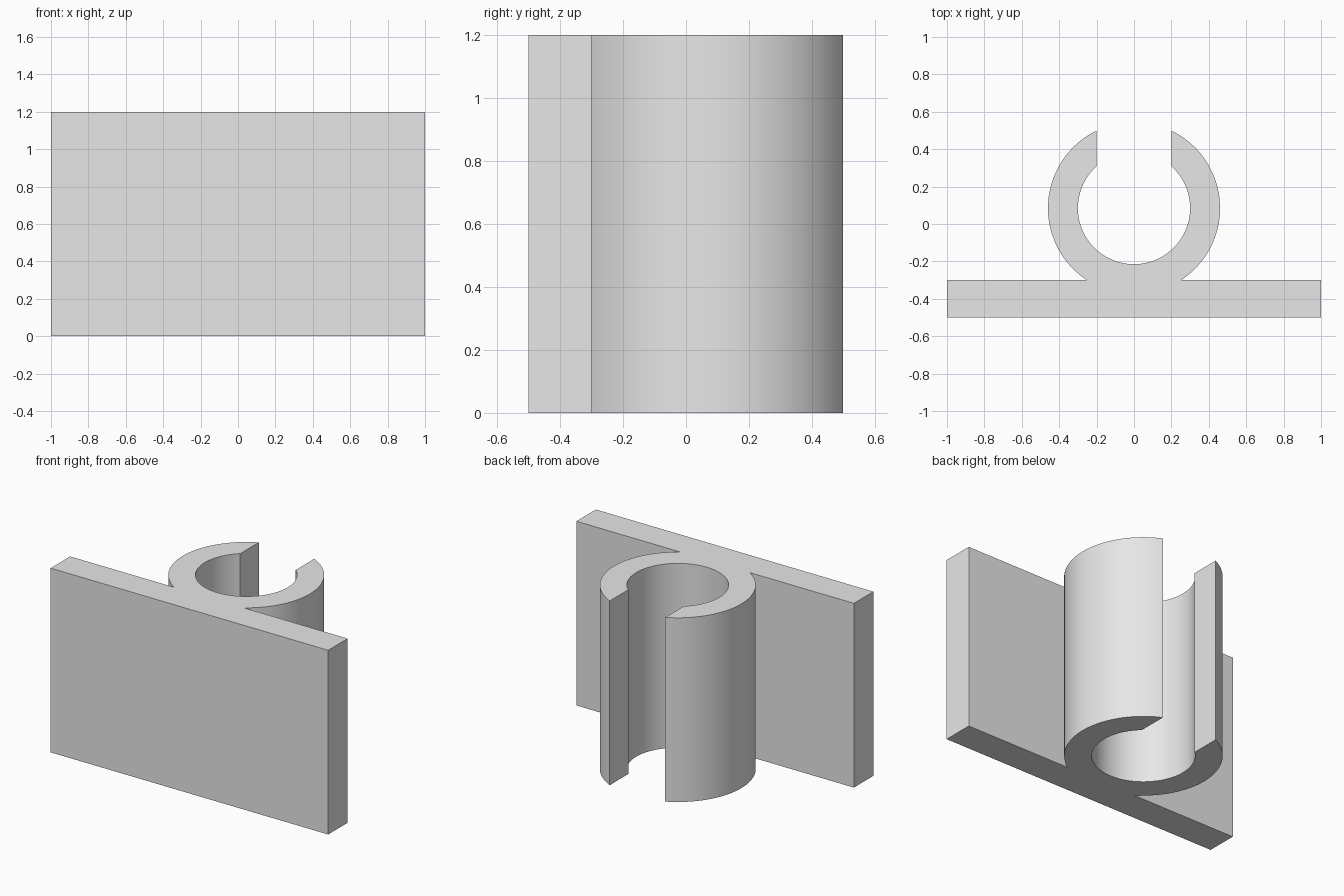
import bpy
import bmesh
from math import acos, asin, cos, sin, pi, radians

# Remove the default object
cube = bpy.data.objects.get("Cube")
if cube:
    bpy.data.objects.remove(cube, do_unlink=True)

HEIGHT = 1.2
HALF_WIDTH = 1.0
PLATE_FRONT, PLATE_BACK = -0.5, -0.3
CENTRE_Y = 0.085
OUTER_R, INNER_R = 0.46, 0.30
HALF_SLOT = 0.2


def arc(radius, start, end, steps):
    """Points on a circle around the clip axis."""
    angles = [start + (end - start) * i / steps for i in range(steps + 1)]
    return [(radius * cos(a), CENTRE_Y + radius * sin(a)) for a in angles]


# Outline: flat plate, right jaw, bore, left jaw
foot = asin((PLATE_BACK - CENTRE_Y) / OUTER_R)
tip = acos(HALF_SLOT / OUTER_R)
lip = acos(HALF_SLOT / INNER_R)
right_jaw = arc(OUTER_R, foot, tip, 40)
bore = arc(INNER_R, lip, -pi - lip, 80)
left_jaw = [(-x, y) for x, y in reversed(right_jaw)]
outline = [(-HALF_WIDTH, PLATE_FRONT), (HALF_WIDTH, PLATE_FRONT),
           (HALF_WIDTH, PLATE_BACK)]
outline += right_jaw + bore + left_jaw + [(-HALF_WIDTH, PLATE_BACK)]

# Extrude the outline upwards into a solid
bm = bmesh.new()
base = bm.faces.new([bm.verts.new((x, y, 0)) for x, y in outline])
extruded = bmesh.ops.extrude_face_region(bm, geom=[base], use_keep_orig=True)
top_verts = [g for g in extruded["geom"] if isinstance(g, bmesh.types.BMVert)]
bmesh.ops.translate(bm, vec=(0, 0, HEIGHT), verts=top_verts)
bmesh.ops.recalc_face_normals(bm, faces=bm.faces)
mesh = bpy.data.meshes.new("clip_with_plate")
bm.to_mesh(mesh)
bm.free()
clip = bpy.data.objects.new("clip_with_plate", mesh)
bpy.context.collection.objects.link(clip)

# Plain grey material
grey = bpy.data.materials.new("light_grey")
grey.use_nodes = True
colour = (0.8, 0.8, 0.8, 1)
grey.diffuse_color = colour
grey.node_tree.nodes["Principled BSDF"].inputs["Base Color"].default_value = colour
mesh.materials.append(grey)

# Smooth curved walls, sharp corners
bpy.ops.object.select_all(action="DESELECT")
clip.select_set(True)
bpy.context.view_layer.objects.active = clip
bpy.ops.object.shade_smooth_by_angle(angle=radians(30))
